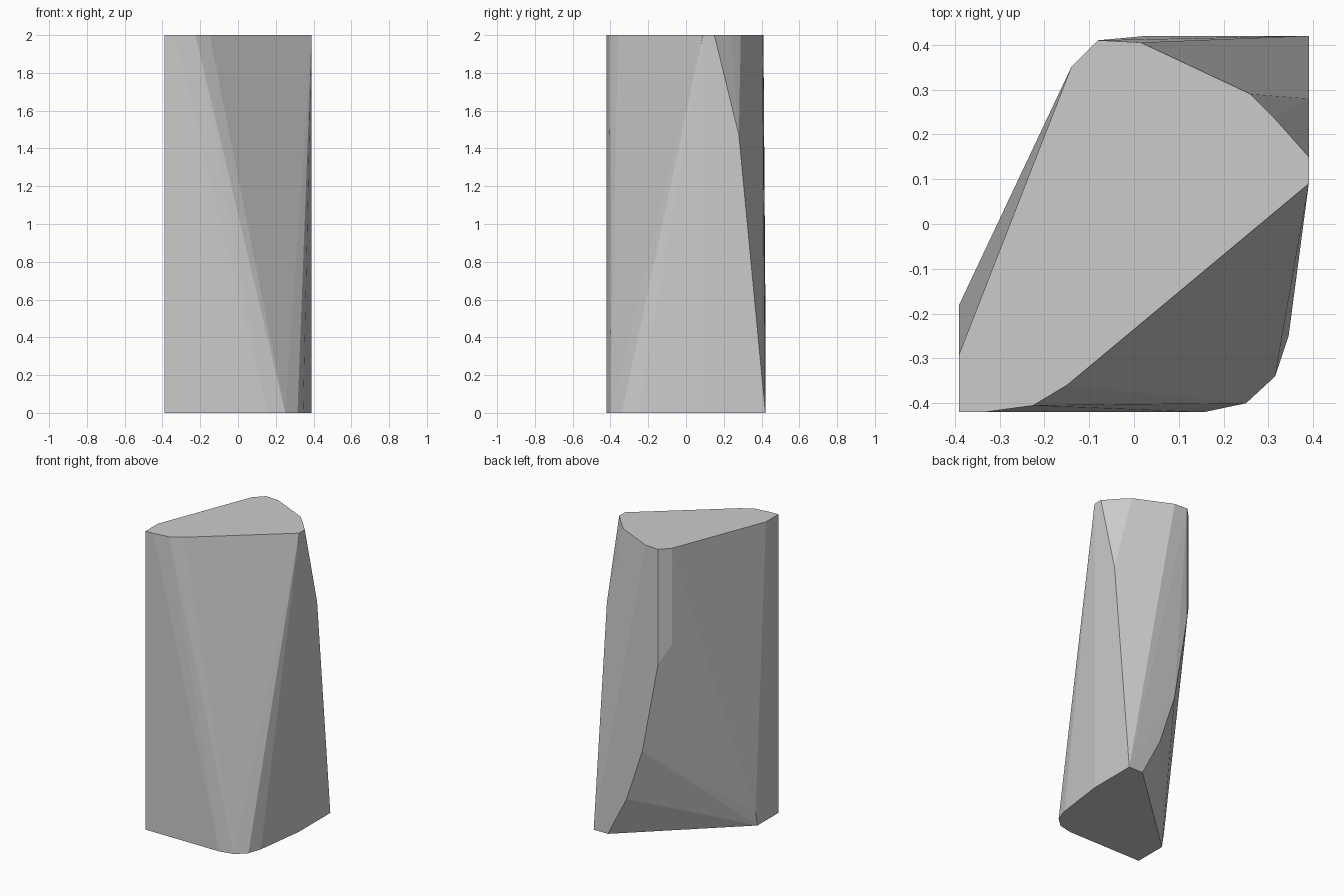
import bpy
import bmesh

# Remove the default cube
default_cube = bpy.data.objects.get("Cube")
if default_cube:
    bpy.data.objects.remove(default_cube, do_unlink=True)

HEIGHT = 2.0

# Outline of the top face, counter-clockwise from the front left corner
TOP_OUTLINE = [
    (-.39, -.42), (-.335, -.42), (-.225, -.405), (-.15, -.36),
    (.39, .09), (.39, .15), (.31, .24), (.26, .29),
    (.015, .405), (-.08, .41), (-.14, .35), (-.39, -.29),
]

# Outline of the base face, in the same order
BASE_OUTLINE = [
    (-.39, -.42), (.155, -.42), (.25, -.4), (.315, -.34), (.345, -.25),
    (.39, .09), (.39, .42), (.285, .42), (-.39, -.2),
]

# Corners part way up the sides
SIDE_CORNERS = [
    (.39, .28, 1.47),
    (-.08, .41, 1.23), (-.14, .35, 1.35),
    (.03, .42, .62), (.146, .42, .27),
    (-.39, -.18, .09),
]


def make_material(name, colour):
    """Create a plain material with one flat colour."""
    material = bpy.data.materials.new(name)
    material.use_nodes = True
    material.diffuse_color = colour
    shader = material.node_tree.nodes["Principled BSDF"]
    shader.inputs["Base Color"].default_value = colour
    shader.inputs["Roughness"].default_value = 0.8
    return material


def add_outline(bm, outline, height):
    """Add one horizontal ring of corners at the given height."""
    for x, y in outline:
        bm.verts.new((x, y, height))


def remove_loose_corners(bm):
    """Drop corners that ended up inside the solid."""
    loose = [vert for vert in bm.verts if not vert.link_faces]
    bmesh.ops.delete(bm, geom=loose, context="VERTS")


def make_faceted_block(name, material):
    """Wrap flat facets tightly around the two outlines and side corners."""
    bm = bmesh.new()
    add_outline(bm, BASE_OUTLINE, 0.0)
    add_outline(bm, TOP_OUTLINE, HEIGHT)
    for corner in SIDE_CORNERS:
        bm.verts.new(corner)
    bmesh.ops.convex_hull(bm, input=list(bm.verts), use_existing_faces=False)
    remove_loose_corners(bm)

    # Merge coplanar triangles into clean flat faces
    bmesh.ops.dissolve_limit(
        bm, angle_limit=0.005, verts=list(bm.verts), edges=list(bm.edges)
    )
    bmesh.ops.recalc_face_normals(bm, faces=list(bm.faces))

    mesh = bpy.data.meshes.new(name)
    bm.to_mesh(mesh)
    bm.free()
    mesh.materials.append(material)
    block = bpy.data.objects.new(name, mesh)
    bpy.context.collection.objects.link(block)
    return block


# Single twisted, faceted stone block
stone_grey = make_material("stone_grey", (0.6, 0.6, 0.6, 1.0))
make_faceted_block("faceted_block", stone_grey)
